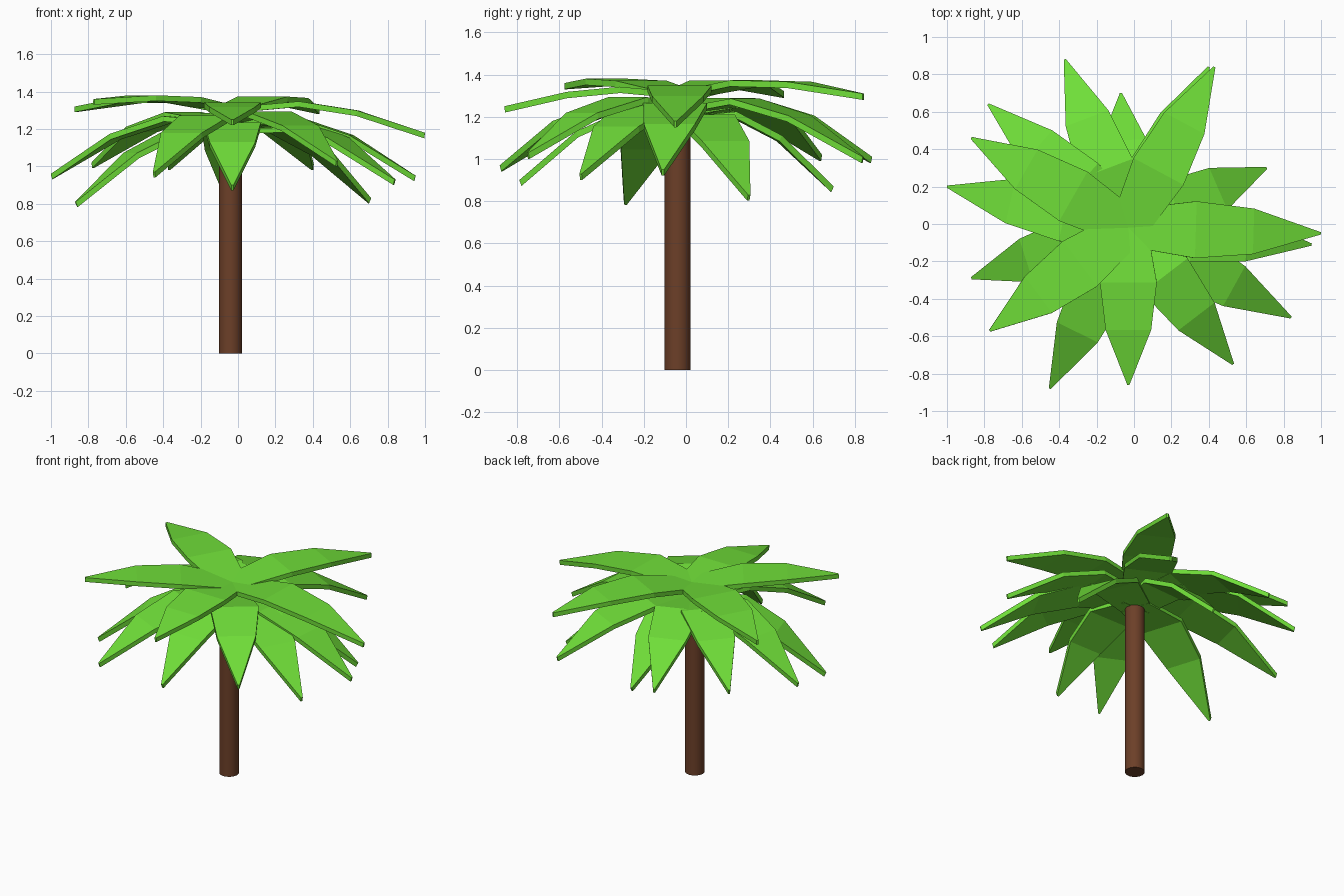
import bpy, bmesh
from mathutils import Vector

if "Cube" in bpy.data.objects:
    bpy.data.objects.remove(bpy.data.objects["Cube"])


def material(name, color):
    m = bpy.data.materials.new(name)
    m.diffuse_color = (*color, 1)
    m.use_nodes = True
    m.node_tree.nodes["Principled BSDF"].inputs["Base Color"].default_value = m.diffuse_color
    return m


green = material("leaf_green", (0.16, 0.73, 0.04))
brown = material("bark_brown", (0.15, 0.05, 0.021))

# Trunk
bpy.ops.mesh.primitive_cylinder_add(vertices=24, radius=0.062, depth=1.26,
                                    location=(-0.04, -0.04, 0.63))
trunk = bpy.context.object
trunk.name = "trunk"
trunk.data.materials.append(brown)
bpy.ops.object.shade_smooth_by_angle()

# Stations along a frond: fraction of length, half width, share of arch height
STATIONS = [(0, 0.10, 0), (0.35, 0.152, 1), (0.65, 0.122, 0.9), (1, 0.006, 0)]
THICK = 0.03


def frond(name, tip, base_z, arch):
    base, tip = Vector((-0.03, -0.02, base_z)), Vector(tip)
    along = tip - base
    side = along.cross(Vector((0, 0, 1))).normalized()
    normal = side.cross(along).normalized()
    bm = bmesh.new()
    rings = []
    for t, half, lift in STATIONS:
        p = base + along * t + Vector((0, 0, arch * lift))
        ring = [p - side * half, p + side * half]
        ring += [q - normal * THICK for q in reversed(ring)]
        rings.append([bm.verts.new(q) for q in ring])
    for a, b in zip(rings, rings[1:]):
        for i in range(4):
            j = (i + 1) % 4
            bm.faces.new((a[i], a[j], b[j], b[i]))
    bm.faces.new(rings[0])
    bm.faces.new(rings[-1])
    bmesh.ops.recalc_face_normals(bm, faces=bm.faces)
    mesh = bpy.data.meshes.new(name)
    bm.to_mesh(mesh)
    bm.free()
    mesh.materials.append(green)
    bpy.context.collection.objects.link(bpy.data.objects.new(name, mesh))


# Upper crown, nearly level: tip and arch height
upper = [((1.0, -0.05, 1.18), 0.08), ((0.43, 0.84, 1.31), 0.06),
         ((-0.87, 0.46, 1.32), 0.055), ((-0.77, -0.57, 1.36), 0.04),
         ((-0.03, -0.86, 1.25), 0.05)]
for i, (tip, arch) in enumerate(upper):
    frond(f"upper_frond_{i + 1}", tip, 1.315, arch)

# Middle crown, drooping
middle = [(0.95, -0.11, 0.95), (0.40, 0.84, 1.01), (-0.37, 0.88, 1.01),
          (-0.78, 0.64, 1.02), (-1.0, 0.20, 0.96), (-0.45, -0.88, 0.97),
          (0.53, -0.75, 1.03), (0.84, -0.50, 0.93)]
for i, tip in enumerate(middle):
    frond(f"middle_frond_{i + 1}", tip, 1.235, 0.13)

# Lower crown, hanging steeply
lower = [(0.71, 0.30, 0.83), (-0.07, 0.70, 0.87), (-0.87, -0.29, 0.81),
         (-0.03, -0.79, 0.90)]
for i, tip in enumerate(lower):
    frond(f"lower_frond_{i + 1}", tip, 1.2, 0.14)
